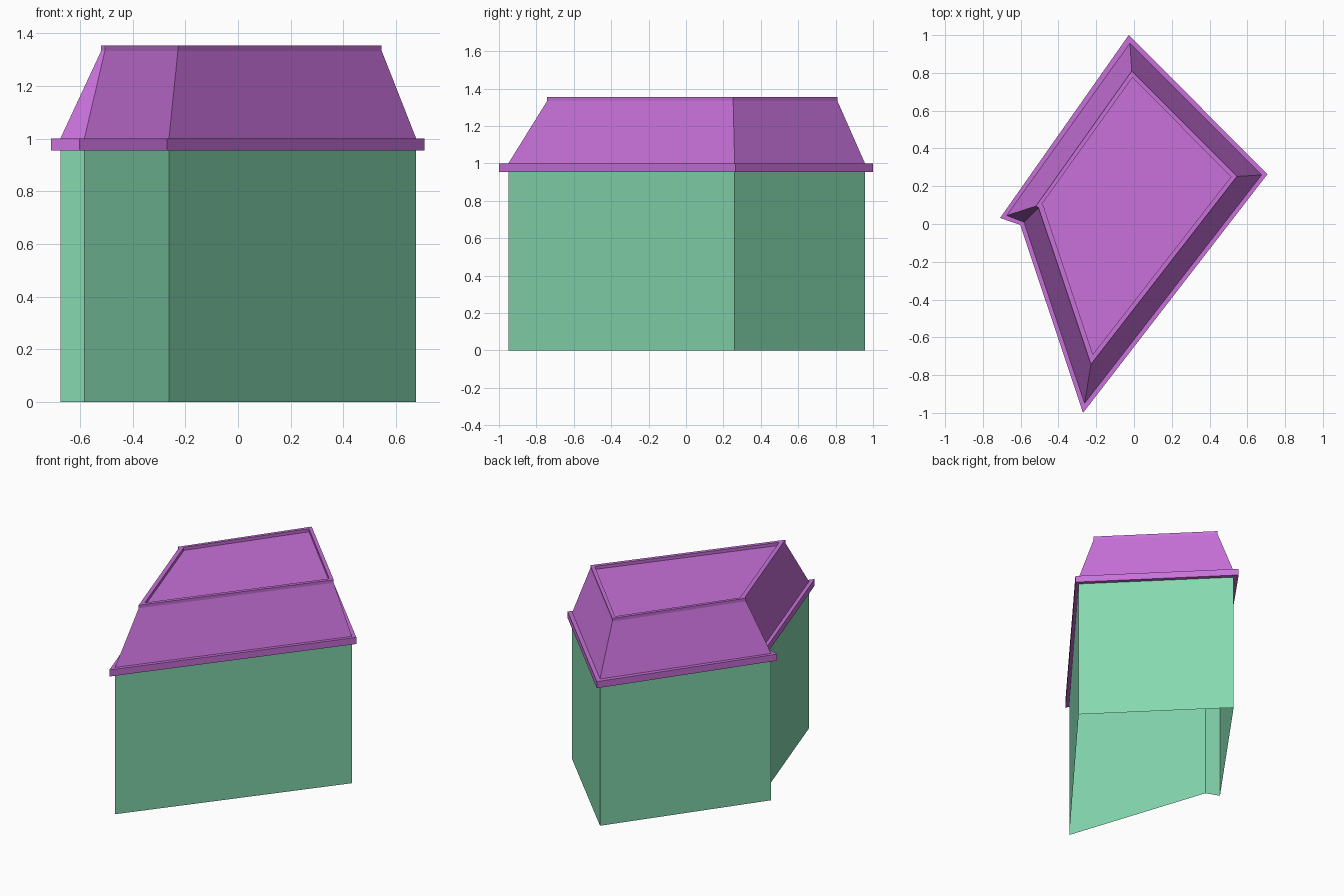
import bpy
import bmesh

cube = bpy.data.objects.get("Cube")
if cube:
    bpy.data.objects.remove(cube, do_unlink=True)


def make_material(name, colour):
    mat = bpy.data.materials.new(name)
    mat.use_nodes = True
    mat.diffuse_color = colour
    mat.node_tree.nodes["Principled BSDF"].inputs["Base Color"].default_value = colour
    return mat


def loft(name, rings, mat, cap_start=True, cap_end=True):
    """Join stacked (outline, height) rings with flat quads."""
    bm = bmesh.new()
    loops = [[bm.verts.new((x, y, z)) for x, y in outline] for outline, z in rings]
    for low, high in zip(loops, loops[1:]):
        n = len(low)
        for i in range(n):
            j = (i + 1) % n
            bm.faces.new((low[i], low[j], high[j], high[i]))
    if cap_start:
        bm.faces.new(loops[0][::-1])
    if cap_end:
        bm.faces.new(loops[-1])
    mesh = bpy.data.meshes.new(name)
    bm.to_mesh(mesh)
    bm.free()
    mesh.materials.append(mat)
    obj = bpy.data.objects.new(name, mesh)
    bpy.context.collection.objects.link(obj)
    return obj


green = make_material("wall green", (0.235, 0.69, 0.435, 1))
purple = make_material("roof purple", (0.578, 0.165, 0.70, 1))

# Counter-clockwise outlines, starting at the back corner
wall = [(-0.022, 0.957), (-0.674, 0.045), (-0.583, 0.01), (-0.262, -0.95), (0.676, 0.26)]
eave = [(-0.028, 1.0), (-0.709, 0.032), (-0.602, -0.005), (-0.27, -1.0), (0.707, 0.264)]
top = [(-0.012, 0.81), (-0.519, 0.095), (-0.505, 0.085), (-0.228, -0.743), (0.545, 0.252)]
inner = [(-0.008, 0.775), (-0.487, 0.106), (-0.48, 0.098), (-0.218, -0.69), (0.513, 0.25)]

eave_low, eave_high, rim_low, rim_high = 0.955, 1.0, 1.333, 1.354

# Wall shell, open underneath
loft("walls", [(wall, 0), (wall, eave_low)], green, cap_start=False, cap_end=False)

# Overhanging eave, sloped sides and a raised rim around a sunken flat top
loft("roof", [(eave, eave_low), (eave, eave_high), (wall, eave_high),
              (top, rim_low), (top, rim_high), (inner, rim_high),
              (inner, rim_low)], purple)
